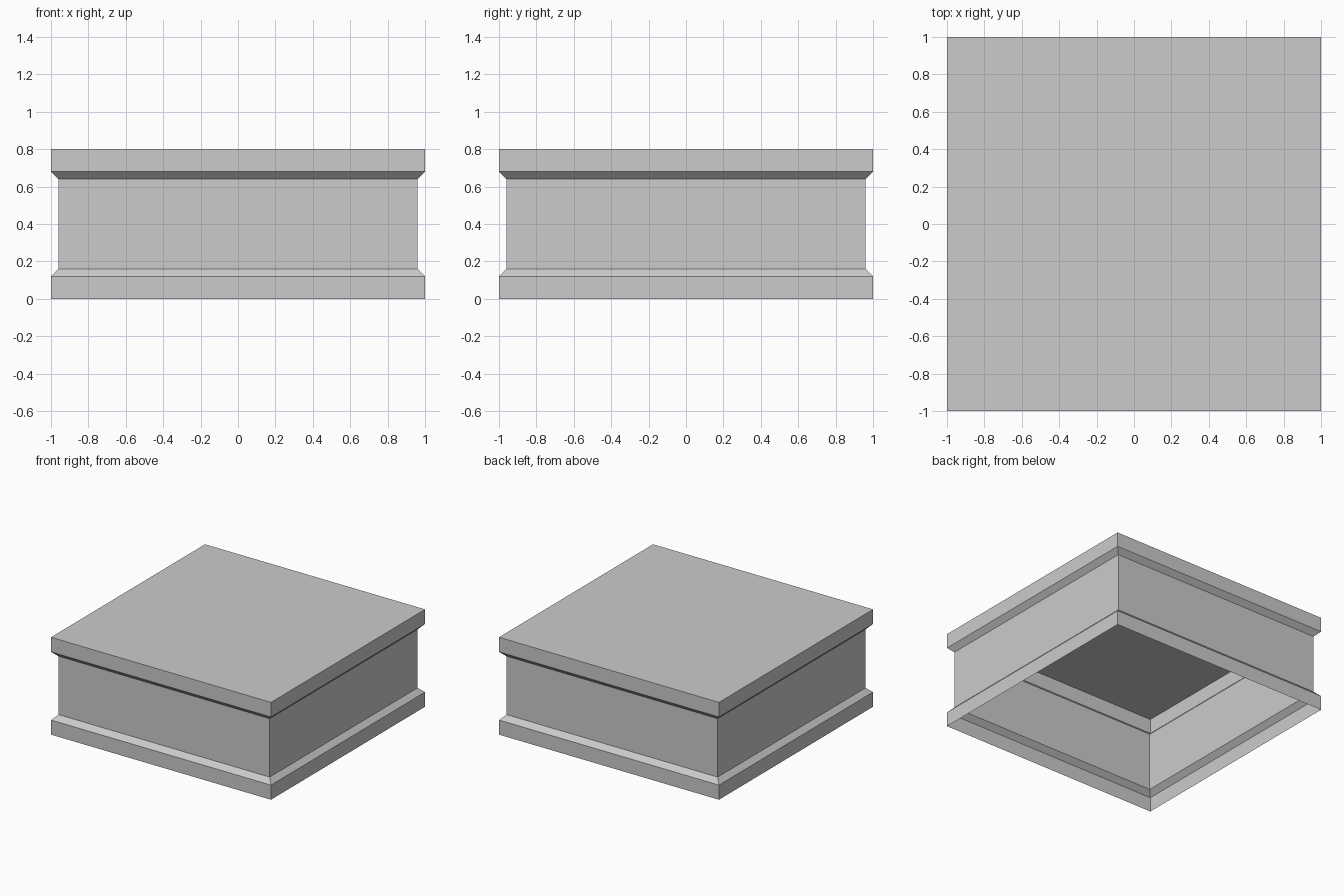
import bpy
import bmesh

cube = bpy.data.objects.get("Cube")
if cube:
    bpy.data.objects.remove(cube, do_unlink=True)

# Plain grey finish
GREY = (0.6, 0.6, 0.6, 1.0)
grey = bpy.data.materials.new("light_grey")
grey.use_nodes = True
grey.diffuse_color = GREY
bsdf = next(n for n in grey.node_tree.nodes if n.type == "BSDF_PRINCIPLED")
bsdf.inputs["Base Color"].default_value = GREY

# Side profile: (half width, height), from the open bottom rim to the top edge
PROFILE = [(1, 0), (1, 0.12), (0.96, 0.16), (0.96, 0.64), (1, 0.68), (1, 0.8)]
CORNERS = [(-1, -1), (1, -1), (1, 1), (-1, 1)]

bm = bmesh.new()
rings = [[bm.verts.new((x * r, y * r, z)) for x, y in CORNERS] for r, z in PROFILE]

# Moulded walls: foot band, chamfer, recessed wall, chamfer, top band
for low, high in zip(rings, rings[1:]):
    for i in range(4):
        j = (i + 1) % 4
        bm.faces.new((low[i], low[j], high[j], high[i]))

# Flat lid; the underside stays open
bm.faces.new(rings[-1])

mesh = bpy.data.meshes.new("square_plinth")
bm.to_mesh(mesh)
bm.free()
mesh.materials.append(grey)
plinth = bpy.data.objects.new("square_plinth", mesh)
bpy.context.collection.objects.link(plinth)
